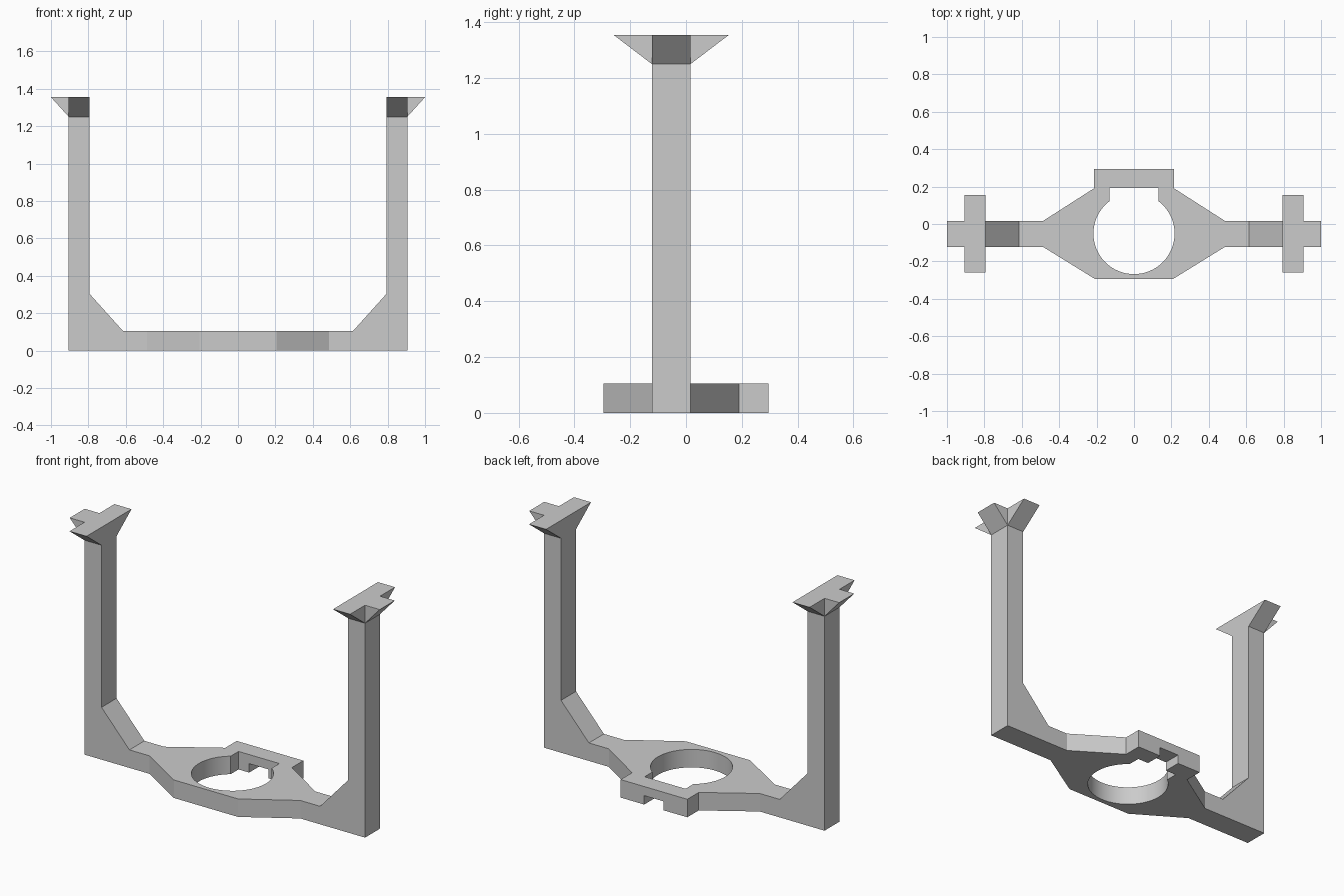
import bpy
import math
from mathutils import Vector

cube = bpy.data.objects.get("Cube")
if cube:
    bpy.data.objects.remove(cube, do_unlink=True)

grey = bpy.data.materials.new("light_grey")
grey.use_nodes = True
grey.diffuse_color = (0.6, 0.6, 0.6, 1)
grey.node_tree.nodes["Principled BSDF"].inputs["Base Color"].default_value = (0.6, 0.6, 0.6, 1)

ARM_FRONT, ARM_BACK = -0.122, 0.016
INNER, OUTER = 0.795, 0.905
THICK, NECK, TOP = 0.105, 1.25, 1.355
HOLE_Y, HOLE_R = -0.051, 0.217


def prism(name, profile, axis, lo, hi):
    """Extrude a 2D profile along an axis; the profile holds the other two coordinates in order."""
    def place(p, d):
        co = list(p)
        co.insert("xyz".index(axis), d)
        return Vector(co)
    n = len(profile)
    verts = [place(p, d) for d in (lo, hi) for p in profile]
    faces = [list(range(n)), list(range(n, 2 * n))]
    faces += [(i, (i + 1) % n, n + (i + 1) % n, n + i) for i in range(n)]
    mesh = bpy.data.meshes.new(name)
    mesh.from_pydata(verts, [], faces)
    mesh.materials.append(grey)
    obj = bpy.data.objects.new(name, mesh)
    bpy.context.collection.objects.link(obj)
    bpy.ops.object.select_all(action='DESELECT')
    bpy.context.view_layer.objects.active = obj
    obj.select_set(True)
    bpy.ops.object.mode_set(mode='EDIT')
    bpy.ops.mesh.select_all(action='SELECT')
    bpy.ops.mesh.normals_make_consistent(inside=False)
    bpy.ops.object.mode_set(mode='OBJECT')
    return obj


def rect(a0, a1, b0, b1):
    return [(a0, b0), (a1, b0), (a1, b1), (a0, b1)]


# Base plate: widened middle with a square tab at the back
half = [(0.207, -0.295), (0.487, ARM_FRONT), (0.487, ARM_BACK), (0.215, 0.19), (0.215, 0.295)]
outline = half + [(-x, y) for x, y in reversed(half)]
plate = prism("base_plate", outline, "z", 0, THICK)

# Round hole, square slot behind it and a notch under the tab
circle = [(HOLE_R * math.cos(math.tau * i / 64), HOLE_Y + HOLE_R * math.sin(math.tau * i / 64))
          for i in range(64)]
cutters = [
    prism("hole_cutter", circle, "z", -0.1, 0.2),
    prism("slot_cutter", rect(-0.132, 0.132, HOLE_Y, 0.193), "z", -0.1, 0.2),
    prism("notch_cutter", rect(-0.063, 0.063, 0.1, 0.4), "z", -0.1, 0.052),
]
bpy.ops.object.select_all(action='DESELECT')
bpy.context.view_layer.objects.active = plate
plate.select_set(True)
for cutter in cutters:
    mod = plate.modifiers.new("cut", 'BOOLEAN')
    mod.operation = 'DIFFERENCE'
    mod.solver = 'EXACT'
    mod.object = cutter
    bpy.ops.object.modifier_apply(modifier=mod.name)
    bpy.data.objects.remove(cutter, do_unlink=True)
bpy.ops.object.shade_smooth_by_angle(angle=math.radians(30))

for side, s in (("left", 1), ("right", -1)):
    # Upright arm with a braced inner corner
    profile = [(0.487, 0), (OUTER, 0), (OUTER, TOP), (INNER, TOP), (INNER, 0.305),
               (0.615, THICK), (0.487, THICK)]
    prism(side + "_arm", [(s * x, z) for x, z in profile], "y", ARM_FRONT, ARM_BACK)

    # Wedges flaring from the arm top: outward, forward and backward
    wedge = [(OUTER, NECK), (1.0, TOP), (OUTER, TOP)]
    prism(side + "_outer_wedge", [(s * x, z) for x, z in wedge], "y", ARM_FRONT, ARM_BACK)
    for end, y, tip in (("front", ARM_FRONT, -0.26), ("back", ARM_BACK, 0.154)):
        prism(side + "_" + end + "_wedge", [(y, NECK), (tip, TOP), (y, TOP)], "x",
              s * INNER, s * OUTER)
